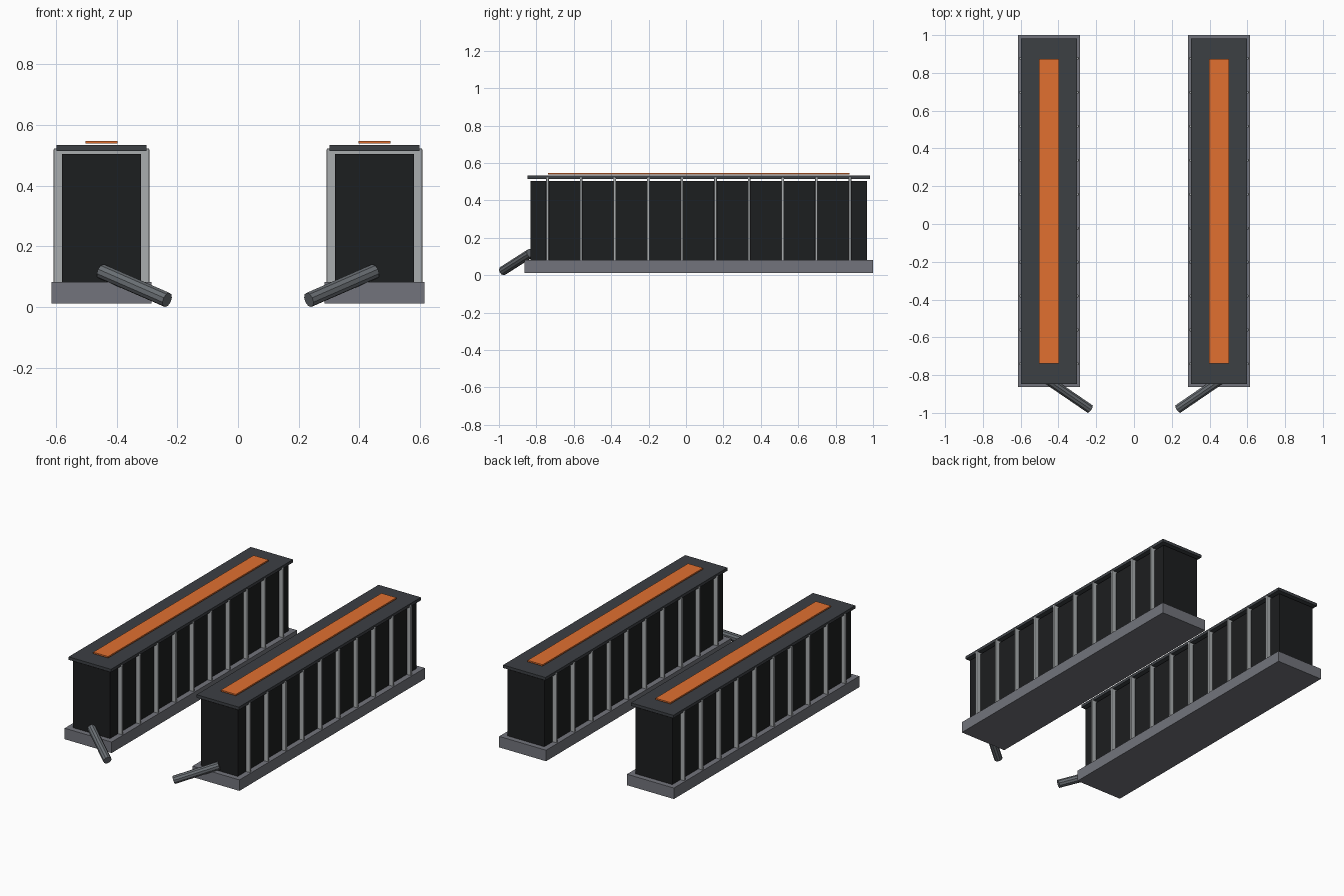
import bpy
from mathutils import Vector

if "Cube" in bpy.data.objects:
    bpy.data.objects.remove(bpy.data.objects["Cube"])

MID_Y = 0.068  # lengthwise centre of both racks


def material(name, rgb):
    m = bpy.data.materials.new(name)
    m.diffuse_color = (*rgb, 1)
    m.use_nodes = True
    m.node_tree.nodes["Principled BSDF"].inputs["Base Color"].default_value = m.diffuse_color
    return m


BLACK = material("black", (0.012, 0.013, 0.014))
DARK = material("dark_grey", (0.045, 0.05, 0.057))
STEEL = material("steel", (0.17, 0.175, 0.2))
LIGHT = material("light_grey", (0.4, 0.42, 0.43))
PIPE = material("pipe_grey", (0.14, 0.155, 0.17))
ORANGE = material("orange", (0.75, 0.16, 0.03))


def box(name, x, y, width, length, z0, z1, mat, bevel=0):
    bpy.ops.mesh.primitive_cube_add(size=1, location=(x, y, (z0 + z1) / 2))
    ob = bpy.context.object
    ob.name = name
    ob.scale = (width, length, z1 - z0)
    bpy.ops.object.transform_apply(location=False, rotation=False, scale=True)
    ob.data.materials.append(mat)
    if bevel:
        mod = ob.modifiers.new("bevel", "BEVEL")
        mod.width = bevel
        mod.segments = 2
    return ob


def rod(name, a, b, radius, sides, mat):
    a, b = Vector(a), Vector(b)
    bpy.ops.mesh.primitive_cylinder_add(
        vertices=sides, radius=radius, depth=(b - a).length, location=(a + b) / 2)
    ob = bpy.context.object
    ob.name = name
    ob.rotation_euler = (b - a).to_track_quat("Z", "Y").to_euler()
    ob.data.materials.append(mat)
    return ob


for side, s in (("left", -1), ("right", 1)):
    x = 0.45 * s
    # base, core and lid
    box(side + "_base", x, MID_Y, 0.33, 1.864, 0.012, 0.082, STEEL)
    box(side + "_core", x, MID_Y, 0.26, 1.797, 0.08, 0.505, BLACK)
    box(side + "_lid", x, MID_Y, 0.298, 1.83, 0.515, 0.534, DARK)
    # glowing strip just above the lid
    box(side + "_strip", x, MID_Y, 0.105, 1.613, 0.539, 0.548, ORANGE)
    # ribs wrapped around the core
    for i in range(10):
        box(f"{side}_rib_{i + 1}", x, MID_Y + 0.1797 * (i - 4.5),
            0.315, 0.014, 0.07, 0.523, LIGHT, 0.004)
    # slanted outlet pipe at the front
    rod(side + "_pipe", (0.45 * s, -0.831, 0.118), (0.2335 * s, -0.979, 0.0237),
        0.025, 10, PIPE)
